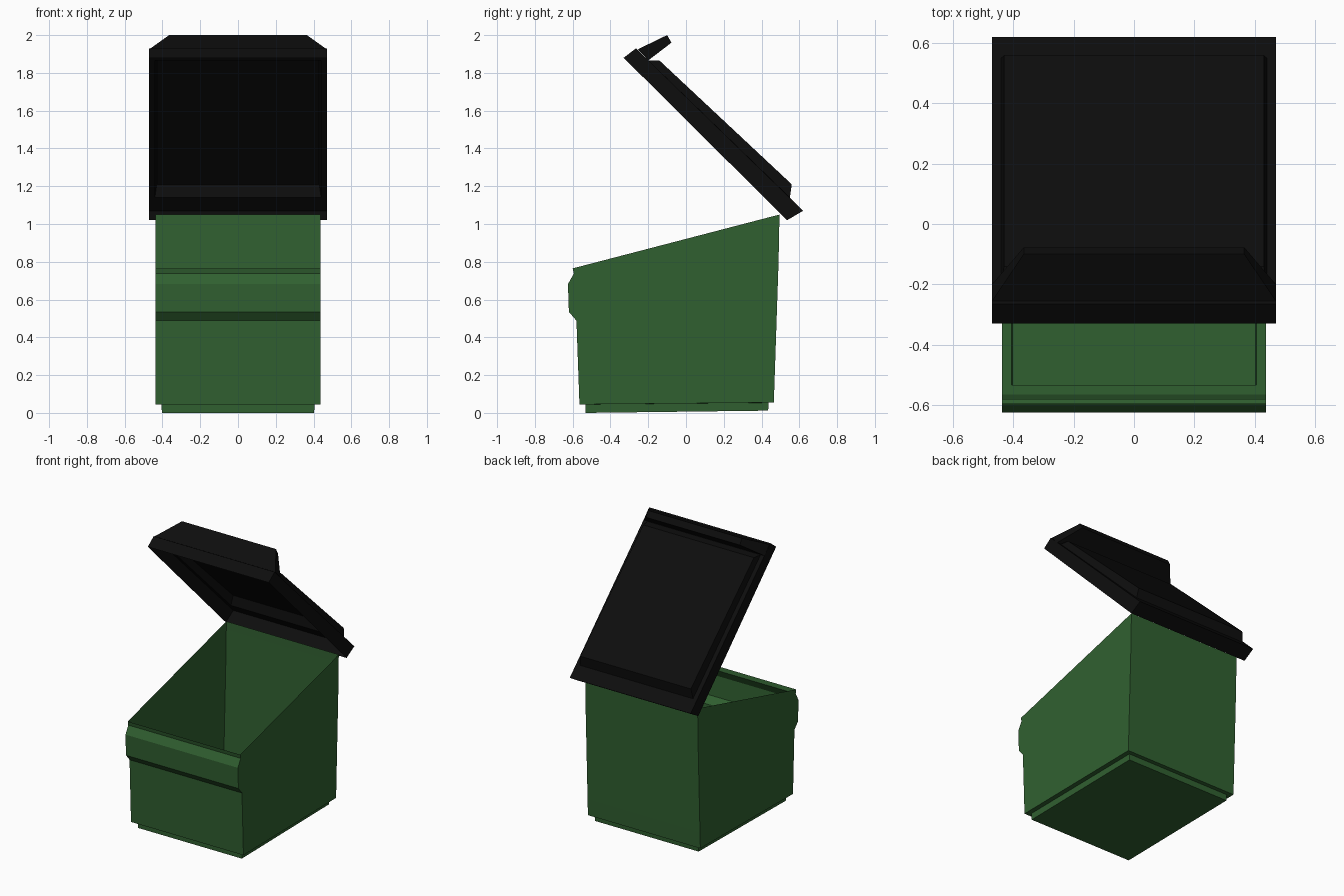
import bpy, bmesh, math

if "Cube" in bpy.data.objects:
    bpy.data.objects.remove(bpy.data.objects["Cube"])


def material(name, color):
    m = bpy.data.materials.new(name)
    m.diffuse_color = (*color, 1)
    m.use_nodes = True
    m.node_tree.nodes["Principled BSDF"].inputs["Base Color"].default_value = m.diffuse_color
    return m


def finish(name, bm, mat, smooth=False):
    bmesh.ops.recalc_face_normals(bm, faces=bm.faces)
    mesh = bpy.data.meshes.new(name)
    bm.to_mesh(mesh)
    bm.free()
    mesh.materials.append(mat)
    ob = bpy.data.objects.new(name, mesh)
    bpy.context.collection.objects.link(ob)
    if smooth:
        bpy.ops.object.select_all(action='DESELECT')
        ob.select_set(True)
        bpy.context.view_layer.objects.active = ob
        bpy.ops.object.shade_smooth_by_angle(angle=math.radians(30))
    return ob


def ring(bm, half_width, front, back):
    """Rectangular loop from a front and a back (y, z) point."""
    w = half_width
    return [bm.verts.new((x, *p)) for x, p in
            ((-w, front), (w, front), (w, back), (-w, back))]


def bridge(bm, a, b):
    n = len(a)
    for i in range(n):
        j = (i + 1) % n
        bm.faces.new((a[i], a[j], b[j], b[i]))


green = material("green_plastic", (0.03, 0.118, 0.03))
black = material("black_plastic", (0.004, 0.004, 0.004))

# Bin body: thin shell extruded from the side profile, open at the sloping top
profile = [(-0.60, 0.765), (-0.594, 0.737), (-0.625, 0.682), (-0.62, 0.535),
           (-0.58, 0.488), (-0.564, 0.045), (0.465, 0.055), (0.49, 0.80), (0.495, 1.05)]
bm = bmesh.new()
left = [bm.verts.new((-0.437, *p)) for p in profile]
right = [bm.verts.new((0.437, *p)) for p in profile]
bm.faces.new(left)
bm.faces.new(right)
for i in range(len(profile) - 1):
    if i != 5:  # bottom edge is stepped below
        bm.faces.new((left[i], left[i + 1], right[i + 1], right[i]))

# Stepped foot closing the bottom
outer = [left[5], right[5], right[6], left[6]]
step = ring(bm, 0.405, (-0.533, 0.045), (0.437, 0.054))
foot = ring(bm, 0.403, (-0.533, 0.0), (0.435, 0.012))
bridge(bm, outer, step)
bridge(bm, step, foot)
bm.faces.new(foot)
finish("bin_body", bm, green, smooth=True)

# Open lid: hollow shell with a rim and a raised centre panel
bm = bmesh.new()
loops = [ring(bm, 0.47, (-0.33, 1.88), (0.535, 1.02)),
         ring(bm, 0.47, (-0.265, 1.93), (0.62, 1.07)),
         ring(bm, 0.44, (-0.20, 1.865), (0.55, 1.14)),
         ring(bm, 0.43, (-0.14, 1.865), (0.56, 1.21))]
for a, b in zip(loops, loops[1:]):
    bridge(bm, a, b)
bm.faces.new(loops[-1])
finish("lid", bm, black)

# Pull handle along the lid's front edge, with tapered ends
bm = bmesh.new()
base = ring(bm, 0.47, (-0.255, 1.925), (-0.20, 1.866))
tip = ring(bm, 0.365, (-0.10, 2.0), (-0.077, 1.96))
bridge(bm, base, tip)
bm.faces.new(base)
bm.faces.new(tip)
finish("lid_handle", bm, black)
